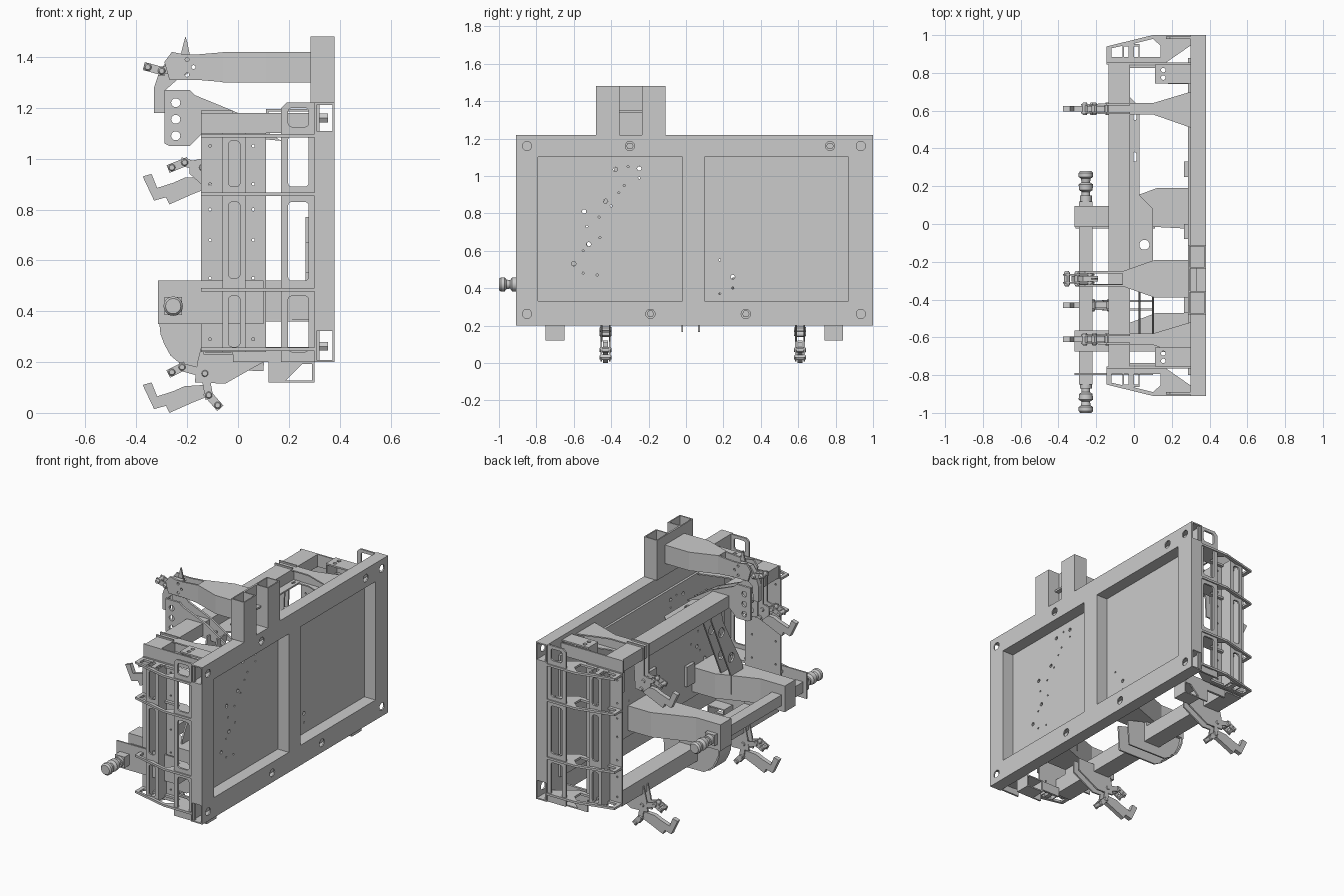
import bpy, bmesh, math
from mathutils import Vector

if "Cube" in bpy.data.objects:
    bpy.data.objects.remove(bpy.data.objects["Cube"])

AX = {'xz': lambda u, v, d: (u, d, v), 'xy': lambda u, v, d: (u, v, d), 'yz': lambda u, v, d: (d, u, v)}

def finish(name, bm):
    bmesh.ops.remove_doubles(bm, verts=bm.verts, dist=1e-5)
    bmesh.ops.recalc_face_normals(bm, faces=bm.faces)
    for f in bm.faces:
        f.smooth = False
    me = bpy.data.meshes.new(name)
    bm.to_mesh(me)
    bm.free()
    ob = bpy.data.objects.new(name, me)
    bpy.context.collection.objects.link(ob)
    return ob

def plate(name, plane, outer, a, b, holes=()):
    """Extrude a 2D outline with holes in a plane, from depth a to b."""
    cu = bpy.data.curves.new(name, 'CURVE')
    cu.dimensions, cu.fill_mode, cu.extrude = '2D', 'BOTH', abs(b - a) / 2
    for pts in [outer, *holes]:
        sp = cu.splines.new('POLY')
        sp.points.add(len(pts) - 1)
        for p, q in zip(sp.points, pts):
            p.co = (q[0], q[1], 0, 1)
        sp.use_cyclic_u = True
    tmp = bpy.data.objects.new(name + '_outline', cu)
    bpy.context.collection.objects.link(tmp)
    me = bpy.data.meshes.new_from_object(tmp.evaluated_get(bpy.context.evaluated_depsgraph_get()))
    bpy.data.objects.remove(tmp)
    bm = bmesh.new()
    bm.from_mesh(me)
    for v in bm.verts:
        v.co = AX[plane](v.co.x, v.co.y, v.co.z + (a + b) / 2)
    return finish(name, bm)

def rect(x0, x1, y0, y1):
    return [(x0, y0), (x1, y0), (x1, y1), (x0, y1)]

def circ(x, y, r, n=14):
    return [(x + r * math.cos(2 * math.pi * i / n), y + r * math.sin(2 * math.pi * i / n)) for i in range(n)]

def slot(x0, x1, y0, y1, r=0.015):
    pts = []
    for cx, cy, k in ((x1 - r, y1 - r, 0), (x0 + r, y1 - r, 1), (x0 + r, y0 + r, 2), (x1 - r, y0 + r, 3)):
        pts += [(cx + r * math.cos((k + t / 3) * math.pi / 2), cy + r * math.sin((k + t / 3) * math.pi / 2)) for t in range(4)]
    return pts

def tube(name, plane, x0, x1, y0, y1, a, b, w=0.008):
    return plate(name, plane, rect(x0, x1, y0, y1), a, b, [rect(x0 + w, x1 - w, y0 + w, y1 - w)])

def box(name, x0, x1, y0, y1, z0, z1):
    return plate(name, 'xy', rect(x0, x1, y0, y1), z0, z1)

def lathe_y(name, x, z, prof, n=20):
    """Revolve (y, radius) pairs about an axis parallel to y."""
    bm = bmesh.new()
    rings = [[bm.verts.new((c[0], y, c[1])) for c in circ(x, z, r, n)] for y, r in prof]
    for p, q in zip(rings, rings[1:]):
        for i in range(n):
            bm.faces.new((p[i], p[(i + 1) % n], q[(i + 1) % n], q[i]))
    bm.faces.new(rings[0])
    bm.faces.new(rings[-1])
    ob = finish(name, bm)
    for o in bpy.context.selected_objects:
        o.select_set(False)
    ob.select_set(True)
    bpy.context.view_layer.objects.active = ob
    bpy.ops.object.shade_smooth_by_angle()
    return ob

def linkage(name, y, pts, w=0.032):
    """Chain of paired link bars with round pins at the joints."""
    for p, q in zip(pts, pts[1:]):
        d = (Vector(q) - Vector(p)).normalized() * 0.016
        n = Vector((-d.y, d.x))
        P, Q = Vector(p) - d, Vector(q) + d
        for s in (-1, 1):
            plate(name + '_bar', 'xz', [P + n, P - n, Q - n, Q + n], y + s * 0.018, y + s * 0.026)
    for p in pts:
        lathe_y(name + '_pin', p[0], p[1], [(y - w, .01), (y - w + .008, .015), (y + w - .008, .015), (y + w, .01)], 12)

# front frame beams, hollow with bolt holes
for nm, z0, z1, ys in (('top_beam', 1.10, 1.22, (-.3, .77)), ('bottom_beam', .20, .33, (-.19, .32))):
    zc = 1.16 if z0 > 1 else .262
    plate(nm + '_front', 'yz', rect(-.91, 1, z0, z1), .372, .38, [circ(y, zc, .025) for y in (-.85, .935, *ys)])
    plate(nm + '_back', 'yz', rect(-.91, 1, z0, z1), .30, .308)
    for z in (z0, z1 - .008):
        box(nm + '_wall', .30, .38, -.91, 1, z, z + .008)
    for y in ys:
        plate(nm + '_bolt', 'yz', circ(y, zc, .02, 6), .305, .355)
for y0, y1 in ((-.91, -.79), (-.02, .10), (.87, 1.0)):
    tube('frame_post', 'xy', .30, .38, y0, y1, .33, 1.10)

# recessed panel with drilled holes
big = ((-.6, .53), (-.52, .635), (-.545, .81), (-.43, .865), (-.378, 1.035), (-.25, 1.04), (.25, .46))
small = ((-.55, .48), (-.475, .47), (-.55, .6), (-.46, .67), (-.53, .73), (-.465, .78), (-.4, .84),
         (-.36, .91), (-.33, .95), (-.25, .99), (-.31, 1.05), (.18, .55), (.18, .37), (.25, .40))
plate('front_panel', 'yz', rect(-.8, .88, .32, 1.11), .285, .30,
      [circ(*p, .012, 8) for p in big] + [circ(*p, .006, 6) for p in small])

# mast tubes above the frame
for y0, y1 in ((-.48, -.355), (-.235, -.11)):
    tube('mast_tube', 'xy', .285, .38, y0, y1, 1.22, 1.48)
box('mast_web', .285, .297, -.36, -.23, 1.22, 1.48)
box('mast_step', .30, .33, -.355, -.235, 1.34, 1.352)

# top arm, cheek plates, hitch plates and clamp finger
plate('top_arm', 'xy', [(-.06, -.25), (.11, -.19), (.29, -.19), (.29, -.39), (.11, -.39), (-.06, -.33)], 1.30, 1.42)
for y in (-.325, -.255):
    plate('top_cheek', 'xz', [(-.27, 1.31), (-.16, 1.31), (-.04, 1.30), (-.04, 1.42), (-.16, 1.41), (-.21, 1.41), (-.26, 1.42),
          (-.29, 1.38)], y - .006, y + .006, [circ(-.2, 1.39, .008), circ(-.2, 1.33, .008), circ(-.175, 1.36, .008)])
    plate('hitch_plate', 'xz', [(-.29, 1.06), (-.27, 1.05), (-.19, 1.05), (-.14, 1.10), (.17, 1.07), (0, 1.18), (-.06, 1.205),
          (-.17, 1.25), (-.19, 1.27), (-.29, 1.27)], y - .007, y + .007, [circ(-.245, z, .018) for z in (1.22, 1.155, 1.09)])
plate('top_finger', 'xz', [(-.33, 1.18), (-.29, 1.18), (-.285, 1.27), (-.24, 1.31), (-.19, 1.34), (-.19, 1.40),
      (-.27, 1.40), (-.31, 1.34), (-.33, 1.28)], -.305, -.275)
plate('top_spike', 'xz', [(-.225, 1.41), (-.19, 1.41), (-.2, 1.46), (-.207, 1.48), (-.215, 1.45)], -.295, -.285)
linkage('top_link', -.29, [(-.355, 1.36), (-.30, 1.345), (-.23, 1.365)], .04)

# long rear tubes
for nm, z0, z1 in (('upper_rear_tube', 1.10, 1.18), ('lower_rear_tube', .23, .33)):
    tube(nm, 'xz', -.135, -.02, z0, z1, -.765, .855)

# end assemblies, mirrored about the frame centre
for s in (-1, 1):
    Y = lambda d: .045 + s * d
    f = lambda P: [(x, Y(d)) for x, d in P]
    bolts = [circ(x, z, .006, 8) for x in (-.11, .06) for z in (.29, .42, .53, .68, .8, .9, 1.05)]
    plate('end_plate', 'xz', rect(-.145, .11, .24, 1.10), Y(.808), Y(.82), bolts)
    rows = ((.26, .46), (.53, .83), (.89, 1.07))
    plate('end_slotted_strip', 'xz', rect(-.06, .03, .24, 1.10), Y(.895), Y(.907), [slot(-.038, .008, *r) for r in rows])
    plate('end_window_frame', 'xz', [(.17, .20), (.32, .20), (.32, 1.22), (.19, 1.22), (.17, 1.20)], Y(.935), Y(.947),
          [slot(.197, .278, *r) for r in ((.24, .46), (.52, .83), (.89, 1.09), (1.125, 1.20))])
    for x in (-.06, .024):
        box('end_strip_wall', x, x + .006, Y(.82), Y(.90), .24, 1.10)
    g = [(-.145, .81), (-.145, .895), (.10, .955), (.30, .955), (.30, .90), (.17, .81)]
    h = [[(-.12, .84), (-.12, .885), (-.03, .905), (-.03, .84)], [(0, .84), (0, .91), (.1, .935), (.14, .90), (.14, .84)]]
    for z in (.25, .485, .86, 1.09):
        plate('end_gusset', 'xy', f(g), z - .007, z + .007, [f(q) for q in h])
    # top bracket, foot and frame stays
    plate('top_bracket', 'xy', rect(.11, .30, Y(.70), Y(.80)), 1.185, 1.195, [circ(.155, Y(d), .012) for d in (.73, .77)])
    box('top_bracket_lip', .11, .12, Y(.70), Y(.80), 1.10, 1.195)
    tube('foot', 'xz', .18, .30, .12, .20, Y(.695), Y(.795))
    plate('foot_gusset', 'xz', [(.12, .20), (.12, .12), (.18, .12), (.26, .20)], Y(.785), Y(.795))
    box('foot_stay', -.02, .30, Y(.78), Y(.795), .20, .26)
    box('top_stay', -.145, .30, Y(.80), Y(.81), 1.10, 1.18)
    # upper tapered arms to the rear tube
    c = .61 * s
    for z in (1.10, 1.172):
        plate('upper_tapered_arm', 'xy', [(-.02, c - .03), (.1, c - .03), (.30, c - .1), (.30, c + .09), (.1, c + .03), (-.02, c + .03)], z, z + .008)
    box('upper_arm_web', -.02, .30, c - .008, c + .008, 1.10, 1.175)

# hooks, carriers and linkages
hook = [(-.375, .93), (-.34, .94), (-.318, .885), (-.255, .905), (-.21, .925), (-.13, .93), (-.13, .88), (-.18, .86),
        (-.27, .82), (-.283, .848), (-.33, .835)]
for y, dz in ((.61, 0), (-.61, 0), (.61, -.82), (-.43, -.82)):
    plate('hook', 'xz', [(x, z + dz) for x, z in hook], y - .014, y + .014)
    if dz == 0:
        for k in (-.022, .022):
            plate('upper_hanger', 'xz', [(-.145, .90), (-.08, .90), (-.07, 1.09), (-.02, 1.10), (-.02, 1.19), (-.145, 1.19),
                  (-.145, 1.0), (-.19, .99), (-.19, .94)], y + k - .005, y + k + .005)
        linkage('upper_link', y, [(-.26, .965), (-.21, .985), (-.14, .965), (-.125, .91)])
    else:
        for k in (-.022, .022):
            plate('lower_carrier', 'xz', [(-.16, .20), (-.17, .12), (-.05, .115), (.10, .20), (.10, .28), (-.14, .28)], y + k - .005, y + k + .005)
        linkage('lower_link', y, [(-.26, .16), (-.22, .18), (-.13, .155), (-.115, .07), (-.08, .03)])

# side-shift bar with stepped round ends
box('shift_bar', -.29, -.22, -.85, .12, .385, .455)
for y0, s in ((.12, 1), (-.84, -1)):
    prof = [(0, .032), (.03, .032), (.03, .022), (.05, .022), (.06, .036), (.09, .038), (.1, .022), (.12, .026),
            (.13, .038), (.15, .038), (.16, .03)]
    lathe_y('shift_bar_end', -.255, .42, [(y0 + s * a, r) for a, r in prof])

# clamps and lower tapered arms
w = .055
for y in (.04, -.62):
    plate('bar_clamp', 'xz', rect(-.315, -.14, .35, .52), y - w, y + w, [rect(-.292, -.218, .383, .457)])
    for z in (.36, .51):
        plate('lower_arm', 'xy', [(-.14, y - w), (.1, y - w), (.29, y - w - .01), (.29, y + .15), (.12, y + .15), (.04, y + .12), (-.14, y + w)], z, z + .01)
    box('lower_arm_web', -.14, .29, y - w, y - w + .012, .36, .52)
    plate('lower_arm_web', 'xy', [(-.14, y + w), (.04, y + .12), (.12, y + .15), (.29, y + .15), (.29, y + .14), (.12, y + .14),
          (.04, y + .11), (-.14, y + w - .01)], .36, .52)
    box('clamp_post', -.135, -.02, y - w, y + w, .33, .36)
plate('end_clamp_plate', 'xz', rect(-.315, .10, .35, .52), -.80, -.79)

# curved skid under the inner clamp
curve = [(-.31, .36), (-.305, .31), (-.29, .27), (-.265, .225), (-.235, .20)]
for y in (-.02, .07):
    plate('skid_side', 'xz', curve + [(-.18, .17), (.10, .165), (.11, .33), (0, .36)], y - .005, y + .005)
plate('skid_skin', 'xz', curve + [(-.225, .205), (-.257, .232), (-.28, .275), (-.295, .31), (-.30, .36)], -.025, .095)

# inner brace leg from the top tube to the lower arm, and the long top tie
for x in (.03, .10):
    plate('brace_leg', 'yz', [(-.36, 1.12), (-.26, 1.12), (-.30, .95), (-.50, .52), (-.50, .40), (-.62, .40), (-.62, .55), (-.42, .9)],
          x - .005, x + .005, [circ(-.40, .84, .03), circ(-.5, .64, .03)])
plate('long_tie_plate', 'xy', [(-.05, .70), (.03, .62), (.03, .15), (.10, .08), (.10, -.2), (-.05, -.33)], 1.10, 1.11,
      [slot(-.003, .012, .55, .60, .006), slot(-.003, .012, .33, .38, .006), circ(.055, -.11, .027)])
for y in (.3, -.03, -.42):
    box('panel_valve', .265, .287, y - .05, y + .03, .55 + y * .3, .68 + y * .3)
